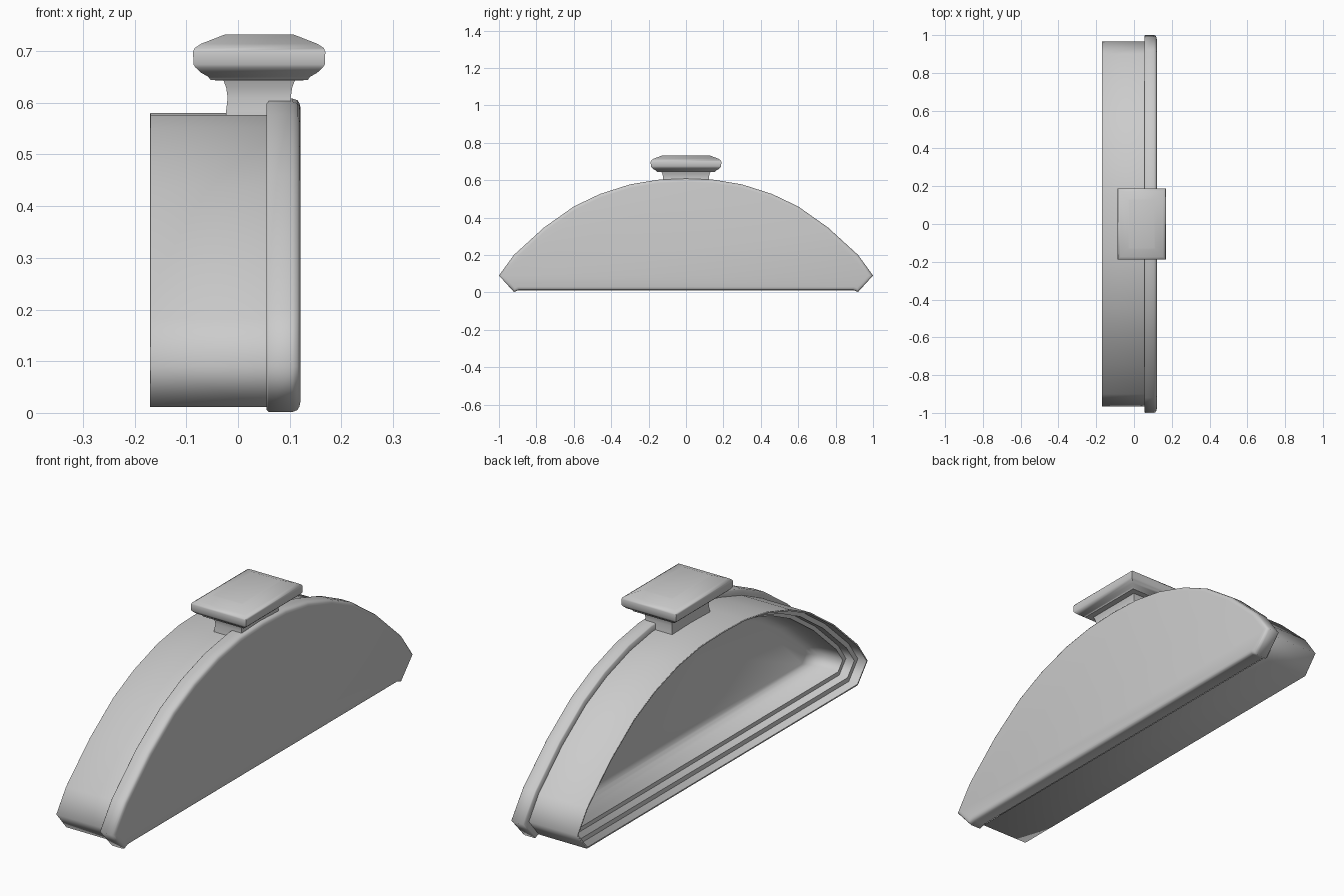
import bpy, bmesh, math
from mathutils import Vector

if "Cube" in bpy.data.objects:
    bpy.data.objects.remove(bpy.data.objects["Cube"])


def mirror_outline(half):
    """Close a right-hand half outline (starting at y=0) into a full YZ loop."""
    return half + [(-y, z) for y, z in reversed(half[1:])]


def inset(loop, d):
    """Mitred inward offset of a clockwise YZ outline."""
    pts = [Vector(p) for p in loop]
    out = []
    for i, p in enumerate(pts):
        a = (p - pts[i - 1]).normalized()
        b = (pts[(i + 1) % len(pts)] - p).normalized()
        na, nb = Vector((a.y, -a.x)), Vector((b.y, -b.x))
        out.append(p + (na + nb) * (d / (1 + na.dot(nb))))
    return out


def loft(name, rings, cap_start=True, cap_end=True, angle=80):
    """Skin a list of equal-length point rings into a smooth-shaded object."""
    bm = bmesh.new()
    vs = [[bm.verts.new(p) for p in r] for r in rings]
    n = len(rings[0])
    for a, b in zip(vs, vs[1:]):
        for i in range(n):
            j = (i + 1) % n
            bm.faces.new((a[i], a[j], b[j], b[i]))
    if cap_start:
        bm.faces.new(vs[0])
    if cap_end:
        bm.faces.new(vs[-1])
    bmesh.ops.recalc_face_normals(bm, faces=bm.faces)
    me = bpy.data.meshes.new(name)
    bm.to_mesh(me)
    bm.free()
    ob = bpy.data.objects.new(name, me)
    bpy.context.collection.objects.link(ob)
    bpy.ops.object.select_all(action='DESELECT')
    ob.select_set(True)
    bpy.context.view_layer.objects.active = ob
    bpy.ops.object.shade_smooth_by_angle(angle=math.radians(angle))
    return ob


def arch_rings(loop, section):
    """Rings of the outline for each (x, inward offset) in the section."""
    return [[(x, p.x, p.y) for p in inset(loop, d)] for x, d in section]


arc = [(0, .608), (.15, .602), (.30, .577), (.46, .526), (.60, .459),
       (.76, .346), (.92, .200), (1, .09)]

# Front plate: wider arch with small lugs at both lower corners, open ring at the back
plate = mirror_outline(arc + [(.92, .002), (.895, .012)])
loft("front_plate", arch_rings(plate, [
    (.055, .030), (.055, .004), (.059, 0), (.106, 0), (.115, .003),
    (.119, .009), (.121, .018)]), cap_start=False)

# Housing: hollow arch, open at the back, with stepped inner walls
inner_arc = [tuple(p) for p in inset(mirror_outline(arc + [(.92, .002)]), .026)][:len(arc)]
body = mirror_outline([(0, .580)] + inner_arc[1:-1] + [(.966, .09), (.90, .011)])
rings = arch_rings(body, [
    (.058, 0), (-.169, 0), (-.17, .001), (-.17, .006), (-.130, .007),
    (-.130, .026), (-.092, .027), (-.092, .044), (-.060, .045)])

# Rounded dish from the last step down to the floor
last = rings[-1]
for x, k in ((-.02, .98), (.005, .95), (.022, .91), (.03, .85)):
    rings.append([(x, y * (k + 1) / 2, .22 + (z - .22) * k) for _, y, z in last])
loft("housing", rings, cap_start=False)

# Knob: rectangular neck flaring into a bevelled rectangular cap
knob = [(.570, .065), (.585, .064), (.610, .061), (.630, .064), (.643, .069),
        (.644, .094), (.650, .098), (.658, .112), (.668, .123), (.674, .127),
        (.699, .128), (.706, .125), (.714, .113), (.730, .072), (.732, .066)]
loft("knob", [[(.041 + sx * h, sy * (h + .061), z)
               for sx, sy in ((-1, -1), (1, -1), (1, 1), (-1, 1))] for z, h in knob],
     cap_start=False, angle=50)
